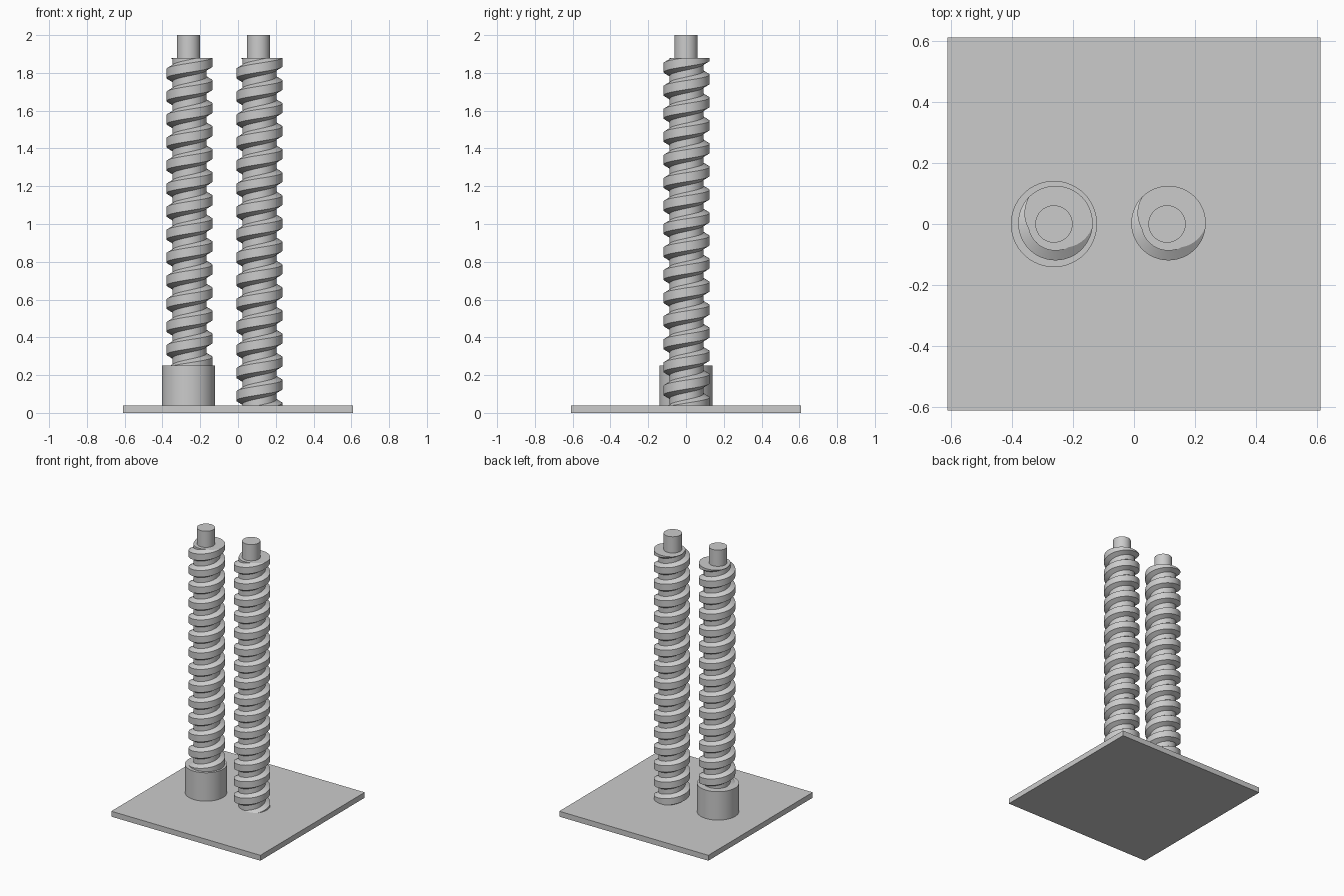
import bpy, bmesh
from math import sin, cos, pi, tau, radians
from mathutils import Vector

cube = bpy.data.objects.get("Cube")
if cube:
    bpy.data.objects.remove(cube)

grey = bpy.data.materials.new("plain grey")
grey.use_nodes = True
grey.diffuse_color = (0.6, 0.6, 0.6, 1)
grey.node_tree.nodes["Principled BSDF"].inputs["Base Color"].default_value = (0.6, 0.6, 0.6, 1)

PLATE_TOP, CORE_TOP, PITCH = 0.04, 1.88, 0.122
CORE_R, TIP_R = 0.09, 0.122
TIP_HALF, ROOT_HALF = 0.024, 0.045


def finish(obj):
    obj.data.materials.append(grey)
    bpy.ops.object.select_all(action='DESELECT')
    obj.select_set(True)
    bpy.context.view_layer.objects.active = obj
    bpy.ops.object.shade_smooth_by_angle(angle=radians(30))


def cylinder(name, x, y, radius, bottom, top):
    bpy.ops.mesh.primitive_cylinder_add(vertices=64, radius=radius, depth=top - bottom,
                                        location=(x, y, (bottom + top) / 2))
    obj = bpy.context.object
    obj.name = name
    finish(obj)


def thread(name, x, y):
    """Right-handed trapezoid ridge, cut flat at the plate and the core top."""
    bm = bmesh.new()
    steps = 48
    profile = [(CORE_R - 0.004, -ROOT_HALF), (TIP_R, -TIP_HALF),
               (TIP_R, TIP_HALF), (CORE_R - 0.004, ROOT_HALF)]
    previous = None
    for i in range(-17 * steps, 2 * steps):
        a = tau * i / steps
        height = 1.858 + PITCH * i / steps
        ring = [bm.verts.new((x + r * cos(a), y + r * sin(a), height + dz)) for r, dz in profile]
        if previous:
            for k in range(4):
                n = (k + 1) % 4
                bm.faces.new((previous[k], ring[k], ring[n], previous[n]))
        previous = ring
    # Flat ends
    for z, direction in ((PLATE_TOP, -1), (CORE_TOP, 1)):
        cut = bmesh.ops.bisect_plane(bm, geom=bm.verts[:] + bm.edges[:] + bm.faces[:],
                                     plane_co=(0, 0, z), plane_no=(0, 0, direction),
                                     clear_outer=True)
        edges = [e for e in cut["geom_cut"] if isinstance(e, bmesh.types.BMEdge)]
        bmesh.ops.triangle_fill(bm, edges=edges, use_beauty=True,
                                normal=Vector((0, 0, direction)))
    bmesh.ops.recalc_face_normals(bm, faces=bm.faces[:])
    mesh = bpy.data.meshes.new(name)
    bm.to_mesh(mesh)
    bm.free()
    obj = bpy.data.objects.new(name, mesh)
    bpy.context.collection.objects.link(obj)
    finish(obj)


# Base plate
bpy.ops.mesh.primitive_cube_add(size=1, location=(0, 0, PLATE_TOP / 2))
plate = bpy.context.object
plate.name = "base_plate"
plate.scale = (1.22, 1.22, PLATE_TOP)
finish(plate)

# Two upright screws; the threaded body sits slightly off the pin axis
for side, x in (("right", -0.262), ("left", 0.108)):
    cylinder(side + "_pin", x, 0, 0.061, CORE_TOP - 0.02, 2.0)
    cylinder(side + "_core", x + 0.005, 0.003, CORE_R, PLATE_TOP, CORE_TOP)
    thread(side + "_thread", x + 0.005, 0.003)

# Collar around the foot of one screw
cylinder("right_collar", -0.262, 0, 0.141, PLATE_TOP, 0.25)
